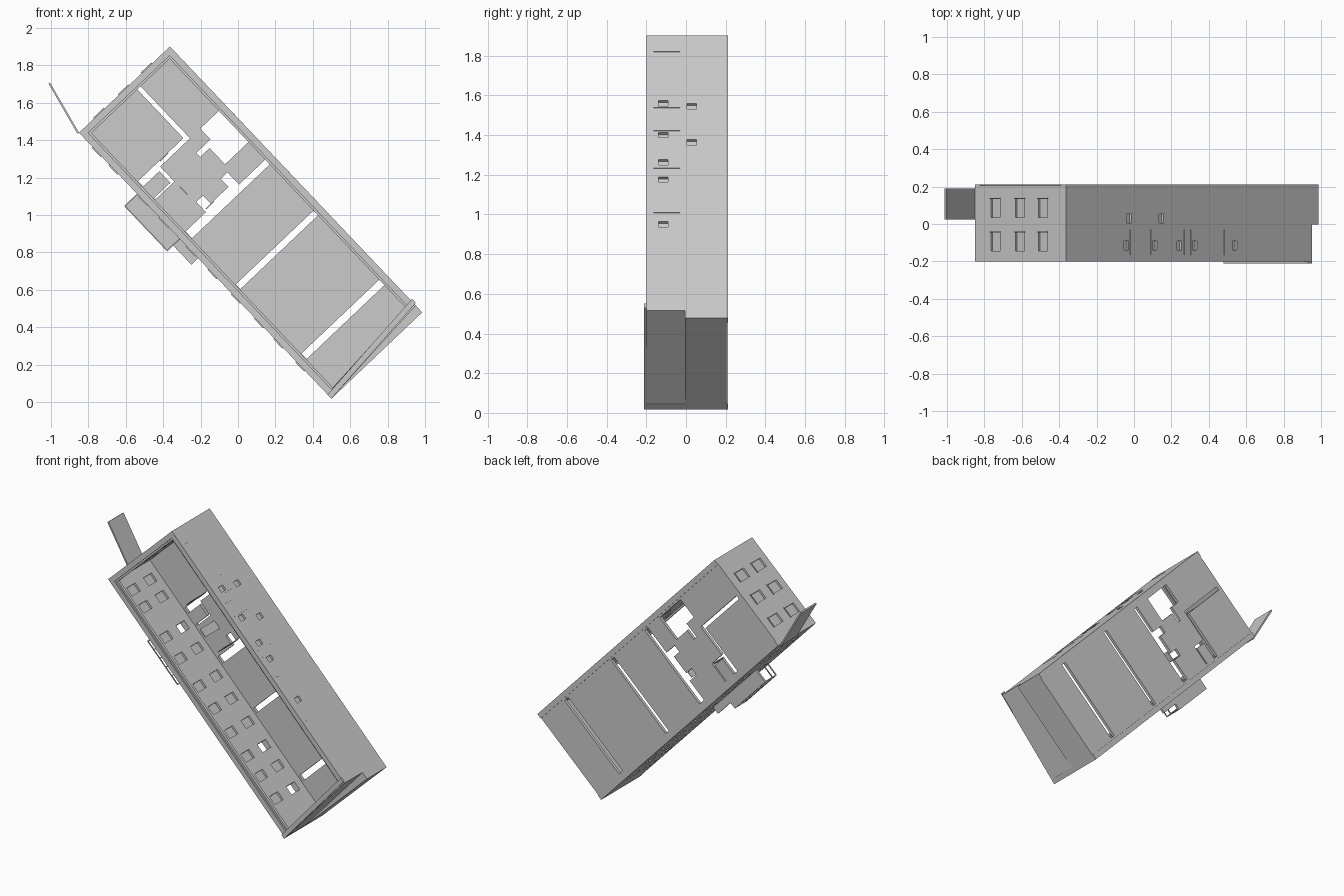
import bpy, bmesh, math
from mathutils import Matrix

old = bpy.data.objects.get("Cube")
if old:
    bpy.data.objects.remove(old, do_unlink=True)

grey = bpy.data.materials.new("plain grey")
grey.use_nodes = True
grey.diffuse_color = (0.6, 0.6, 0.6, 1)
grey.node_tree.nodes["Principled BSDF"].inputs["Base Color"].default_value = (0.6, 0.6, 0.6, 1)

# Building frame: local x runs along the length, y through the storeys, z across the width
FRAME = Matrix.Translation((-0.85, 0, 1.44)) @ Matrix.Rotation(math.radians(46.5), 4, 'Y')
L, W, T = 1.96, 0.67, 0.035
TOP, MID, BASE = -0.2, 0.0, 0.205


def finish(name, bm):
    bmesh.ops.recalc_face_normals(bm, faces=bm.faces)
    me = bpy.data.meshes.new(name)
    bm.to_mesh(me)
    bm.free()
    me.materials.append(grey)
    ob = bpy.data.objects.new(name, me)
    ob.matrix_world = FRAME
    bpy.context.collection.objects.link(ob)
    return ob


def boxes(name, items):
    """One object from boxes given as (u0, u1, y0, y1, v0, v1)."""
    bm = bmesh.new()
    for u0, u1, y0, y1, v0, v1 in items:
        mat = Matrix.Translation(((u0 + u1) / 2, (y0 + y1) / 2, (v0 + v1) / 2)) \
            @ Matrix.Diagonal((u1 - u0, y1 - y0, v1 - v0, 1))
        bmesh.ops.create_cube(bm, size=1, matrix=mat)
    return finish(name, bm)


def prism(name, outline, y0, y1):
    """Extrude a (u, v) outline through the height."""
    bm = bmesh.new()
    face = bm.faces.new([bm.verts.new((u, y0, v)) for u, v in outline])
    new = bmesh.ops.extrude_face_region(bm, geom=[face])["geom"]
    bmesh.ops.translate(bm, vec=(0, y1 - y0, 0),
                        verts=[g for g in new if isinstance(g, bmesh.types.BMVert)])
    return finish(name, bm)


def cut(wall, holes):
    """Cut box openings through a wall."""
    cutter = boxes("cutter", holes)
    cutter.hide_render = True
    mod = wall.modifiers.new("openings", 'BOOLEAN')
    mod.operation, mod.solver, mod.object = 'DIFFERENCE', 'EXACT', cutter
    bpy.context.view_layer.update()
    dg = bpy.context.evaluated_depsgraph_get()
    me = bpy.data.meshes.new_from_object(wall.evaluated_get(dg))
    wall.modifiers.clear()
    wall.data = me
    bpy.data.objects.remove(cutter, do_unlink=True)


# Long wall with two rows of windows
wall = boxes("window_wall", [(0, L, TOP, BASE, 0, T)])
columns = [0.14, 0.27, 0.5, 0.66, 0.87, 1.04, 1.22, 1.4, 1.55, 1.72]
holes, panes, sills = [], [], []
for i, u in enumerate(columns):
    for y in (-0.095, 0.085):
        holes.append((u - 0.03, u + 0.03, y - 0.045, y + 0.045, -0.05, 0.1))
        sills.append((u - 0.035, u + 0.035, y + 0.045, y + 0.05, -0.006, 0))
        if not (y > 0 and i in (2, 7, 9)):
            panes.append((u - 0.03, u + 0.03, y - 0.045, y + 0.045, 0.014, 0.02))
cut(wall, holes)

# Short wall with six windows
wall = boxes("short_wall", [(0, T, TOP, BASE, T, W - T)])
holes = []
for v in (0.15, 0.33, 0.5):
    for y in (-0.095, 0.085):
        holes.append((-0.05, 0.1, y - 0.05, y + 0.05, v - 0.033, v + 0.033))
        panes.append((0.014, 0.02, y - 0.05, y + 0.05, v - 0.033, v + 0.033))
        sills.append((-0.006, 0, y + 0.05, y + 0.055, v - 0.038, v + 0.038))
cut(wall, holes)

# Long wall with small windows
wall = boxes("small_window_wall", [(0, 1.91, TOP, BASE, W - T, W),
                                   (1.91, L, MID, BASE, W - T, W)])
holes = []
for y, spots in ((-0.115, (0.47, 0.69, 0.88, 1.0, 1.31)), (0.03, (0.49, 0.74))):
    for u in spots:
        holes.append((u - 0.018, u + 0.018, y - 0.024, y + 0.024, W - 0.1, W + 0.05))
        panes.append((u - 0.018, u + 0.018, y - 0.024, y + 0.024, W - 0.02, W - 0.014))
cut(wall, holes)
boxes("window_panes", panes)
boxes("window_sills", sills)

# Slim upright ribs on the small window wall
boxes("wall_ribs", [(u - 0.002, u + 0.002, -0.165, -0.03, W, W + 0.002)
                    for u in (0.11, 0.39, 0.5, 0.56, 0.66, 0.92, 0.97, 1.12, 1.23, 1.45)])

# End wall: straight below, slanted above, with a ledge between and a coping on top
boxes("lower_end_wall", [(L - T, L, MID, BASE, T, W - T)])
prism("upper_end_wall", [(L - T, T), (L, 0), (1.91, W), (1.91 - T, W)], TOP, MID)
prism("end_ledge", [(L, 0), (L, W), (1.91 - T, W), (L - T, 0)], MID - 0.004, MID + 0.004)
prism("end_coping", [(L - 0.03, 0), (L, 0), (1.90, W + 0.01), (1.87, W + 0.01)], TOP - 0.012, TOP)

# Inner lining, set a little below the wall tops
R = T + 0.012
boxes("wall_lining", [(T, R, TOP + 0.01, TOP + 0.03, T, W - T),
                      (T, L - T, TOP + 0.01, TOP + 0.03, T, R),
                      (T, 1.88, TOP + 0.01, TOP + 0.03, W - R, W - T)])

# Floor slabs by room, with open gaps between them
F0, F1, E = 0.185, 0.205, W - T
rooms = [(T, 0.405, T, 0.385), (T, 0.43, 0.41, E), (0.43, 0.51, 0.19, 0.485),
         (0.445, 0.53, T, 0.17), (0.54, 0.7, T, 0.45), (0.7, 0.775, T, 0.2),
         (0.7, 0.76, 0.25, 0.38), (0.66, 0.79, 0.43, E), (0.51, 0.54, 0.19, 0.38),
         (0.825, 1.165, T, E), (1.2, 1.675, T, E), (1.715, L - T, T, E)]
boxes("floor_slabs", [(a, b, F0, F1, c, d) for a, b, c, d in rooms])
boxes("floor_edges", [(0.4, L - T, F0, F1, T, 0.05), (T, L - T, F0, F1, E - 0.012, E)])
boxes("base_plate", [(0, L, BASE, BASE + 0.006, 0, T), (0, L, BASE, BASE + 0.006, W - T, W)])

# Open inner doors
boxes("inner_doors", [(0.405, 0.41, 0.03, F0, 0.21, 0.27), (0.58, 0.64, 0.03, F0, 0.19, 0.195),
                      (0.76, 0.765, 0.03, F0, 0.21, 0.27)])

# Balcony with rail, and a small landing beside it
bal = [(0.45, 0.785, -0.005, 0.01, -0.095, 0)]
for y in (-0.12, -0.08):
    bal += [(0.45, 0.785, y, y + 0.006, -0.095, -0.089),
            (0.45, 0.456, y, y + 0.006, -0.095, 0), (0.779, 0.785, y, y + 0.006, -0.095, 0)]
for i in range(6):
    u = 0.45 + i * 0.0658
    bal.append((u, u + 0.006, -0.12, 0, -0.095, -0.089))
boxes("balcony", bal)
boxes("landing", [(0.785, 0.925, -0.005, 0.01, -0.05, 0)])

# Outer door swung open at the corner
door = boxes("open_door", [(0, 0.31, 0.025, 0.19, 0, 0.01)])
door.matrix_world = Matrix.Translation((-0.85, 0, 1.44)) @ Matrix.Rotation(math.radians(-120), 4, 'Y')
